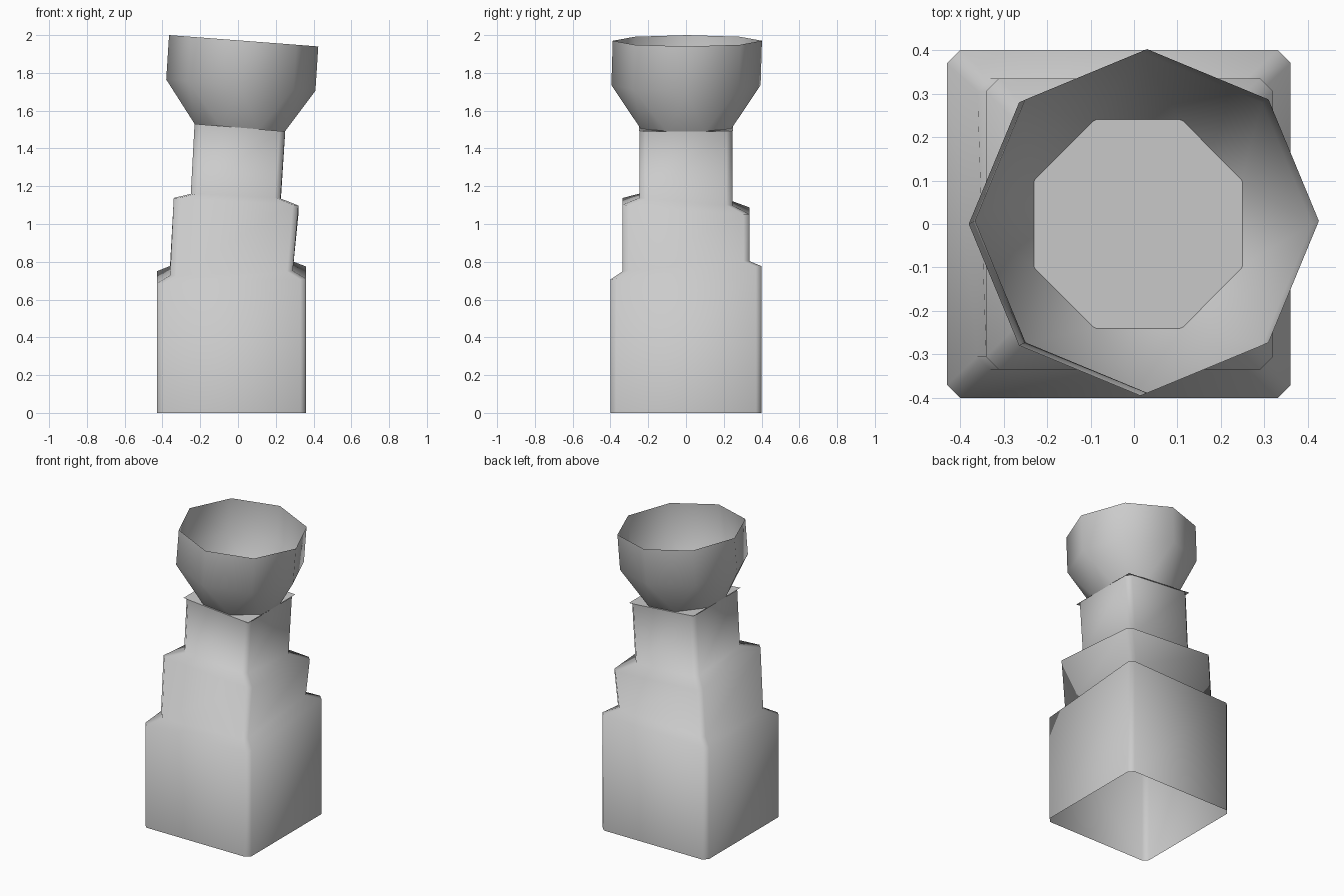
import bpy, bmesh, math

cube = bpy.data.objects.get("Cube")
if cube:
    bpy.data.objects.remove(cube, do_unlink=True)

grey = bpy.data.materials.new("plain_grey")
grey.use_nodes = True
colour = (0.6, 0.6, 0.6, 1)
grey.diffuse_color = colour
grey.node_tree.nodes["Principled BSDF"].inputs["Base Color"].default_value = colour


def block_ring(x0, x1, half_y, z_mid, dx, dy, cut=0.03):
    """Chamfered rectangle lying on a plane that rises by dx and dy across its size."""
    cx, hx = (x0 + x1) / 2, (x1 - x0) / 2
    points = []
    for sx, sy in ((1, 1), (-1, 1), (-1, -1), (1, -1)):
        pair = [(hx - cut, half_y), (hx, half_y - cut)]
        if sx == sy:
            pair.reverse()
        points += [(sx * x, sy * y) for x, y in pair]
    return [(cx + x, y, z_mid + dx * x / hx / 2 + dy * y / half_y / 2) for x, y in points]


def bowl_ring(cx, cy, radius, z_mid, tilt, turn=0.0):
    """Tilted octagon."""
    angles = [math.tau * i / 8 + turn for i in range(8)]
    return [(cx + radius * math.cos(a), cy + radius * math.sin(a),
             z_mid + tilt * math.cos(a) / 2) for a in angles]


def loft(name, rings, smooth=True):
    """Skin a list of equal rings; a single ring becomes one flat face."""
    bm = bmesh.new()
    loops = [[bm.verts.new(p) for p in ring] for ring in rings]
    for low, high in zip(loops, loops[1:]):
        n = len(low)
        for i in range(n):
            j = (i + 1) % n
            bm.faces.new((low[i], low[j], high[j], high[i]))
    if len(loops) == 1:
        bm.faces.new(loops[0])
    for face in bm.faces:
        face.smooth = smooth
    mesh = bpy.data.meshes.new(name)
    bm.to_mesh(mesh)
    bm.free()
    mesh.materials.append(grey)
    obj = bpy.data.objects.new(name, mesh)
    bpy.context.collection.objects.link(obj)
    return obj


# Three leaning tiers, open underneath
loft("stepped_tower", [
    block_ring(-0.43, 0.36, 0.40, 0.0, 0, 0),
    block_ring(-0.43, 0.36, 0.40, 0.73, 0.025, 0.07),
    block_ring(-0.36, 0.29, 0.335, 0.765, 0.025, 0.055),
    block_ring(-0.34, 0.32, 0.335, 1.095, -0.04, -0.05),
    block_ring(-0.25, 0.225, 0.245, 1.13, -0.025, -0.04),
    block_ring(-0.23, 0.25, 0.245, 1.51, -0.04, 0),
])

# Square-cornered slab closing the top tier
loft("tower_cap", [block_ring(-0.23, 0.25, 0.25, 1.512, -0.04, 0, cut=0.001)], False)

# Thin eight-sided bowl whose foot is turned half a side
loft("bowl", [
    bowl_ring(0.01, 0, 0.255, 1.505, -0.04, math.pi / 8),
    bowl_ring(0.015, 0, 0.395, 1.735, -0.06),
    bowl_ring(0.03, 0.007, 0.395, 1.97, -0.06),
])
